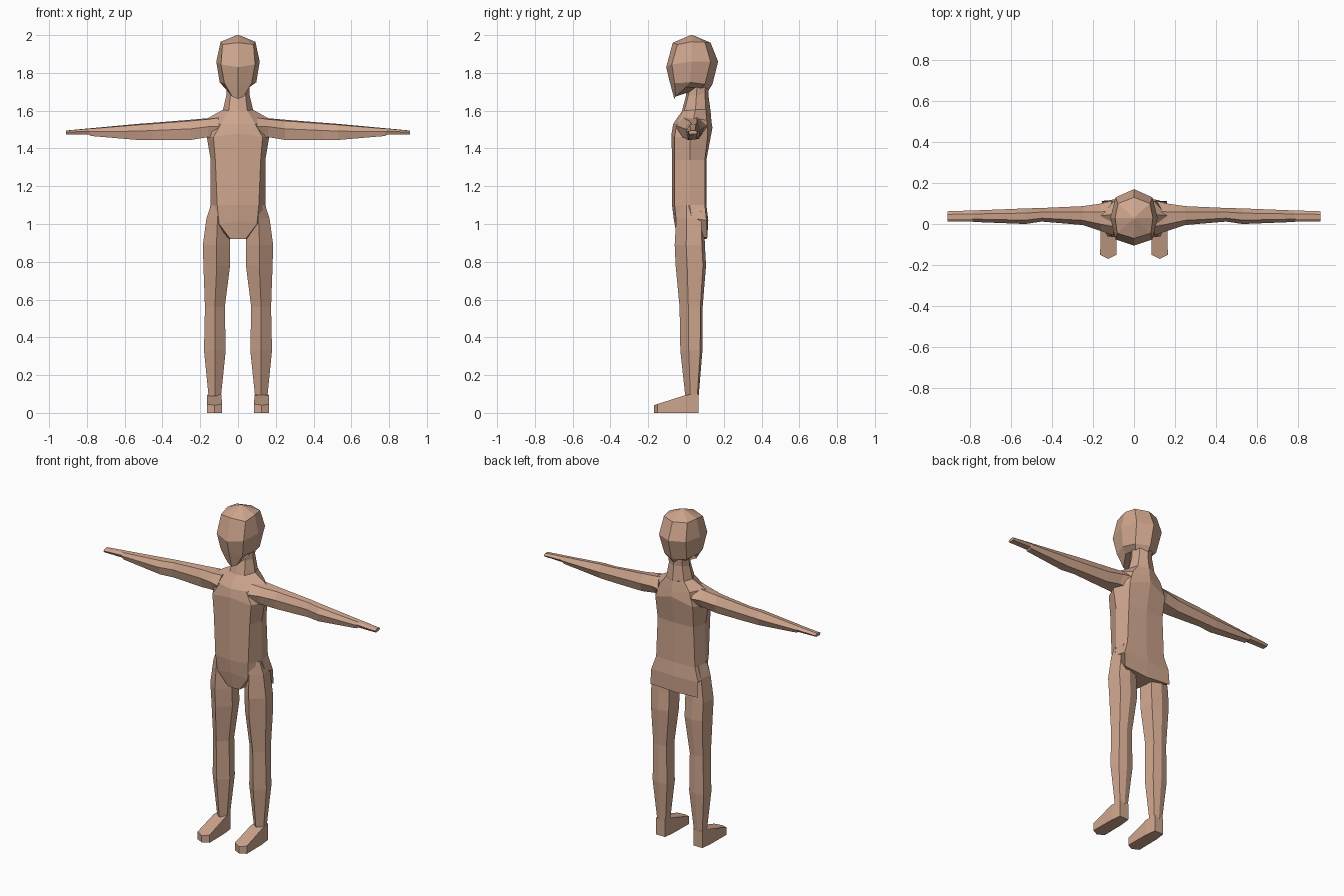
import bpy, bmesh

cube = bpy.data.objects.get("Cube")
if cube:
    bpy.data.objects.remove(cube, do_unlink=True)

# One flat skin colour
skin = bpy.data.materials.new("skin")
skin.use_nodes = True
SKIN = (0.62, 0.38, 0.27, 1.0)
skin.diffuse_color = SKIN
skin.node_tree.nodes["Principled BSDF"].inputs["Base Color"].default_value = SKIN


def loft(name, rings):
    """Skin a list of equal-length rings, cap both ends, flat shaded."""
    bm = bmesh.new()
    loops = [[bm.verts.new(p) for p in ring] for ring in rings]
    n = len(rings[0])
    for a, b in zip(loops, loops[1:]):
        for i in range(n):
            j = (i + 1) % n
            bm.faces.new((a[i], a[j], b[j], b[i]))
    bm.faces.new(loops[0])
    bm.faces.new(loops[-1])
    bmesh.ops.remove_doubles(bm, verts=bm.verts, dist=0.0005)
    bmesh.ops.recalc_face_normals(bm, faces=bm.faces)
    mesh = bpy.data.meshes.new(name)
    bm.to_mesh(mesh)
    bm.free()
    mesh.materials.append(skin)
    obj = bpy.data.objects.new(name, mesh)
    bpy.context.collection.objects.link(obj)
    return obj


def whole(half):
    """Complete a half ring (front centre to back centre) by reflection."""
    return half + [(-x, y, z) for x, y, z in reversed(half[1:-1])]


# Head: crown down to chin
loft("head", [whole(h) for h in [
    [(0, 0.025, 2.0), (0.004, 0.026, 2.0), (0.005, 0.03, 2.0), (0.004, 0.034, 2.0), (0, 0.035, 2.0)],
    [(0, -0.07, 1.96), (0.082, -0.045, 1.95), (0.092, 0.03, 1.965), (0.078, 0.10, 1.962), (0, 0.13, 1.96)],
    [(0, -0.105, 1.83), (0.09, -0.075, 1.845), (0.115, 0.03, 1.86), (0.09, 0.13, 1.86), (0, 0.17, 1.86)],
    [(0, -0.088, 1.76), (0.072, -0.06, 1.745), (0.097, 0.02, 1.75), (0.075, 0.10, 1.74), (0, 0.14, 1.74)],
    [(0, -0.062, 1.662), (0.03, -0.055, 1.675), (0.06, 0.0, 1.725), (0.055, 0.08, 1.72), (0, 0.12, 1.71)],
]])

# Neck
loft("neck", [whole(h) for h in [
    [(0, 0.005, 1.76), (0.04, 0.015, 1.76), (0.06, 0.06, 1.76), (0.045, 0.105, 1.76), (0, 0.125, 1.76)],
    [(0, 0.0, 1.68), (0.04, 0.012, 1.68), (0.062, 0.055, 1.68), (0.045, 0.10, 1.69), (0, 0.118, 1.69)],
    [(0, -0.022, 1.595), (0.05, -0.01, 1.595), (0.08, 0.05, 1.602), (0.06, 0.105, 1.60), (0, 0.13, 1.595)],
]])

# Torso: neck base down to the crotch, with a wide hem at the back
loft("torso", [whole(h) for h in [
    [(0, -0.02, 1.60), (0.05, -0.008, 1.60), (0.08, 0.05, 1.605), (0.06, 0.105, 1.605), (0, 0.13, 1.60)],
    [(0, -0.068, 1.53), (0.09, -0.05, 1.53), (0.16, 0.04, 1.56), (0.10, 0.11, 1.55), (0, 0.135, 1.54)],
    [(0, -0.076, 1.48), (0.13, -0.06, 1.46), (0.165, 0.02, 1.46), (0.125, 0.115, 1.47), (0, 0.14, 1.51)],
    [(0, -0.075, 1.34), (0.12, -0.06, 1.34), (0.145, 0.02, 1.34), (0.12, 0.10, 1.34), (0, 0.108, 1.34)],
    [(0, -0.074, 1.10), (0.11, -0.06, 1.10), (0.145, 0.02, 1.10), (0.13, 0.10, 1.10), (0, 0.108, 1.10)],
    [(0, -0.064, 1.02), (0.10, -0.05, 1.00), (0.163, 0.03, 1.03), (0.157, 0.108, 1.02), (0, 0.118, 1.02)],
    [(0, -0.045, 0.92), (0.04, -0.04, 0.92), (0.05, 0.03, 0.92), (0.16, 0.113, 0.93), (0, 0.108, 0.92)],
]])

# Limb sections
LEG = [  # z, inner x, outer x, front y, back y
    (1.10, 0.06, 0.143, -0.05, 0.09), (1.03, 0.05, 0.167, -0.052, 0.095),
    (0.89, 0.042, 0.186, -0.06, 0.10), (0.78, 0.042, 0.183, -0.055, 0.106),
    (0.56, 0.07, 0.175, -0.034, 0.088), (0.33, 0.065, 0.18, -0.03, 0.087),
    (0.09, 0.09, 0.156, -0.004, 0.067),
]
ARM = [  # x, front y, back y, bottom z, top z
    (0.10, -0.055, 0.115, 1.45, 1.57), (0.16, -0.035, 0.10, 1.46, 1.56),
    (0.25, -0.005, 0.087, 1.445, 1.552), (0.45, 0.012, 0.078, 1.445, 1.536),
    (0.53, 0.0, 0.076, 1.445, 1.53), (0.78, 0.01, 0.066, 1.466, 1.507),
    (0.79, 0.012, 0.066, 1.474, 1.506), (0.91, 0.012, 0.062, 1.475, 1.495),
]
FOOT = [  # x, y, top z
    (0.095, 0.065, 0.10), (0.155, 0.065, 0.10), (0.163, 0.0, 0.095), (0.165, -0.15, 0.047),
    (0.125, -0.17, 0.04), (0.085, -0.15, 0.047), (0.087, 0.0, 0.095),
]


def leg_ring(s, z, xi, xo, yf, yb):
    w, d = xo - xi, yb - yf
    return [(s * x, y, z) for x, y in [
        (xi + 0.5 * w, yf), (xo, yf + 0.38 * d), (xo - 0.08 * w, yb - 0.1 * d),
        (xi + 0.5 * w, yb), (xi + 0.08 * w, yb - 0.1 * d), (xi, yf + 0.38 * d)]]


def arm_ring(s, x, yf, yb, zb, zt):
    d, h = yb - yf, zt - zb
    return [(s * x, y, z) for y, z in [
        (yf, zb + 0.55 * h), (yf + 0.25 * d, zt - 0.06 * h), (yb - 0.3 * d, zt),
        (yb, zb + 0.55 * h), (yb - 0.2 * d, zb + 0.05 * h), (yf + 0.15 * d, zb)]]


# Arms, legs and feet on both sides
for side, s in (("left", 1), ("right", -1)):
    loft(side + "_arm", [arm_ring(s, *r) for r in ARM])
    loft(side + "_leg", [leg_ring(s, *r) for r in LEG])
    loft(side + "_foot", [[(s * x, y, 0) for x, y, _ in FOOT],
                          [(s * x, y, z) for x, y, z in FOOT]])
